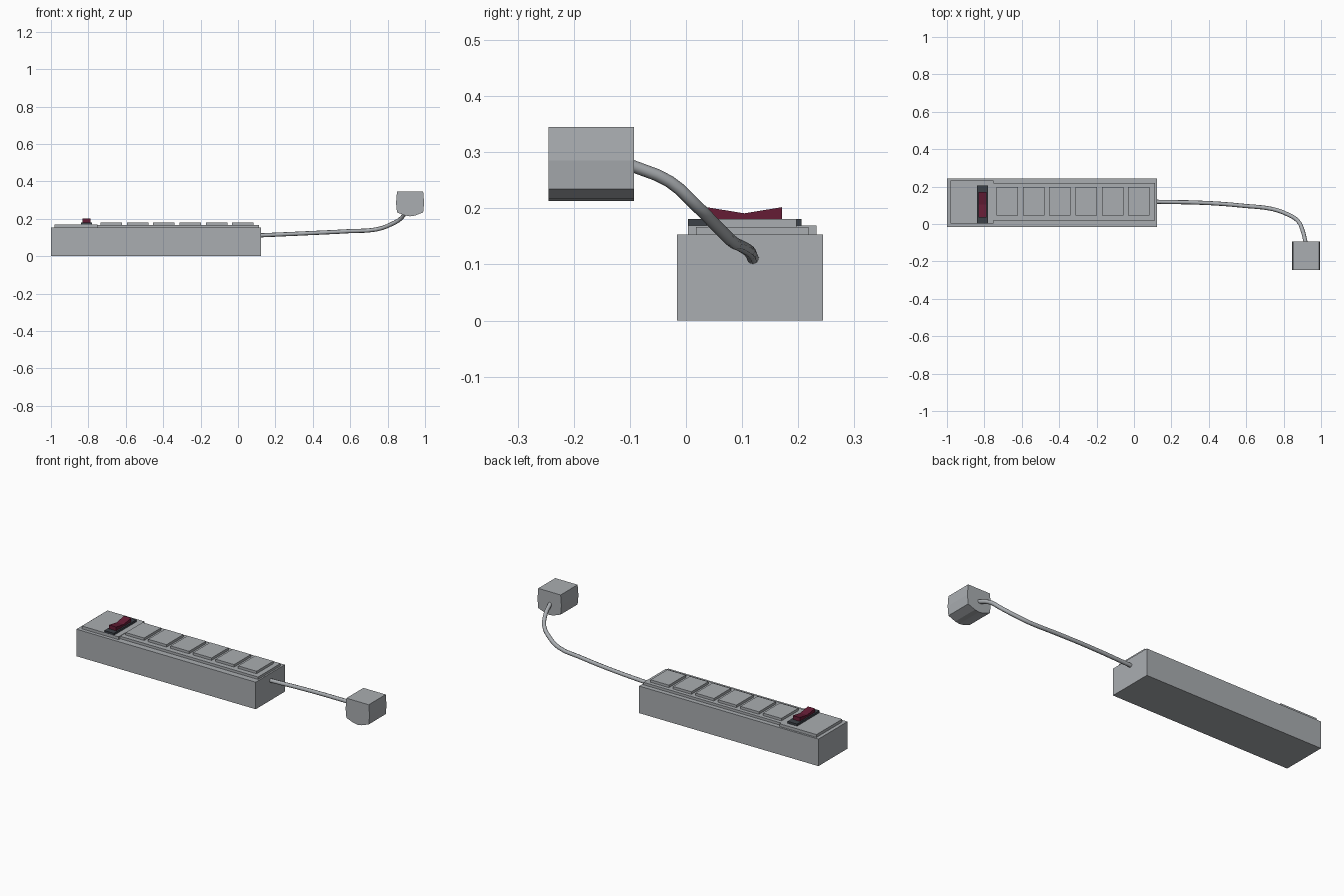
import bpy, bmesh
from mathutils import Vector

if "Cube" in bpy.data.objects:
    bpy.data.objects.remove(bpy.data.objects["Cube"])


def material(name, rgb):
    m = bpy.data.materials.new(name)
    m.diffuse_color = (*rgb, 1)
    m.use_nodes = True
    m.node_tree.nodes["Principled BSDF"].inputs["Base Color"].default_value = m.diffuse_color
    return m


GREY = material("grey plastic", (0.40, 0.42, 0.44))
DARK = material("dark slate", (0.045, 0.053, 0.064))
RED = material("dark red", (0.13, 0.012, 0.036))


def add_object(name, bm, mat):
    bmesh.ops.recalc_face_normals(bm, faces=bm.faces)
    me = bpy.data.meshes.new(name)
    bm.to_mesh(me)
    bm.free()
    me.materials.append(mat)
    ob = bpy.data.objects.new(name, me)
    bpy.context.collection.objects.link(ob)
    return ob


def box(name, x, y, z, mat):
    bm = bmesh.new()
    bmesh.ops.create_cube(bm, size=1)
    for v in bm.verts:
        v.co = Vector([(a + b) / 2 + c * (b - a) for (a, b), c in zip((x, y, z), v.co)])
    return add_object(name, bm, mat)


def prism(name, points, direction, mat):
    """Extrude a closed outline of 3D points along a direction."""
    bm = bmesh.new()
    face = bm.faces.new([bm.verts.new(p) for p in points])
    ext = bmesh.ops.extrude_face_region(bm, geom=[face], use_keep_orig=True)
    moved = [g for g in ext["geom"] if isinstance(g, bmesh.types.BMVert)]
    bmesh.ops.translate(bm, verts=moved, vec=direction)
    return add_object(name, bm, mat)


# Housing and its two raised top plates
box("housing", (-1, 0.122), (-0.016, 0.244), (0, 0.153), GREY)
box("switch_plate", (-0.98, -0.75), (0.0036, 0.233), (0.148, 0.169), GREY)
box("socket_plate", (-0.752, 0.113), (0.018, 0.218), (0.148, 0.167), GREY)

# Six socket pads
for i in range(6):
    x = -0.735 + i * 0.1408
    box(f"socket_pad_{i + 1}", (x, x + 0.115), (0.046, 0.197), (0.16, 0.181), GREY)

# Rocker switch with a V-shaped top
box("switch_frame", (-0.84, -0.78), (0.004, 0.206), (0.16, 0.1805), DARK)
rocker = [(0.036, 0.17), (0.171, 0.17), (0.171, 0.202), (0.104, 0.191), (0.036, 0.202)]
prism("rocker_switch", [(-0.832, y, z) for y, z in rocker], (0.044, 0, 0), RED)

# Cord: a bevelled smooth curve turned into a mesh
path = [(0.11, 0.119, 0.111), (0.4, 0.112, 0.124), (0.6, 0.096, 0.134), (0.74, 0.080, 0.143),
        (0.82, 0.052, 0.171), (0.875, 0.018, 0.205), (0.9, -0.03, 0.248), (0.918, -0.10, 0.277)]
cu = bpy.data.curves.new("cord", 'CURVE')
cu.dimensions = '3D'
cu.bevel_depth = 0.011
cu.bevel_resolution = 2
cu.resolution_u = 3
cu.use_fill_caps = True
sp = cu.splines.new('BEZIER')
sp.bezier_points.add(len(path) - 1)
for bp, p in zip(sp.bezier_points, path):
    bp.co = p
    bp.handle_left_type = bp.handle_right_type = 'AUTO'
cu.materials.append(GREY)
cord = bpy.data.objects.new("cord", cu)
bpy.context.collection.objects.link(cord)

# Plug: rounded underside, flat top
half = [(0.070, 0.345), (0.075, 0.285), (0.070, 0.234), (0.026, 0.217)]
outline = [(0.92 + dx, z) for dx, z in half] + [(0.92, 0.213)]
outline += [(0.92 - dx, z) for dx, z in reversed(half)]
prism("plug", [(x, -0.245, z) for x, z in outline], (0, 0.152, 0), GREY)
